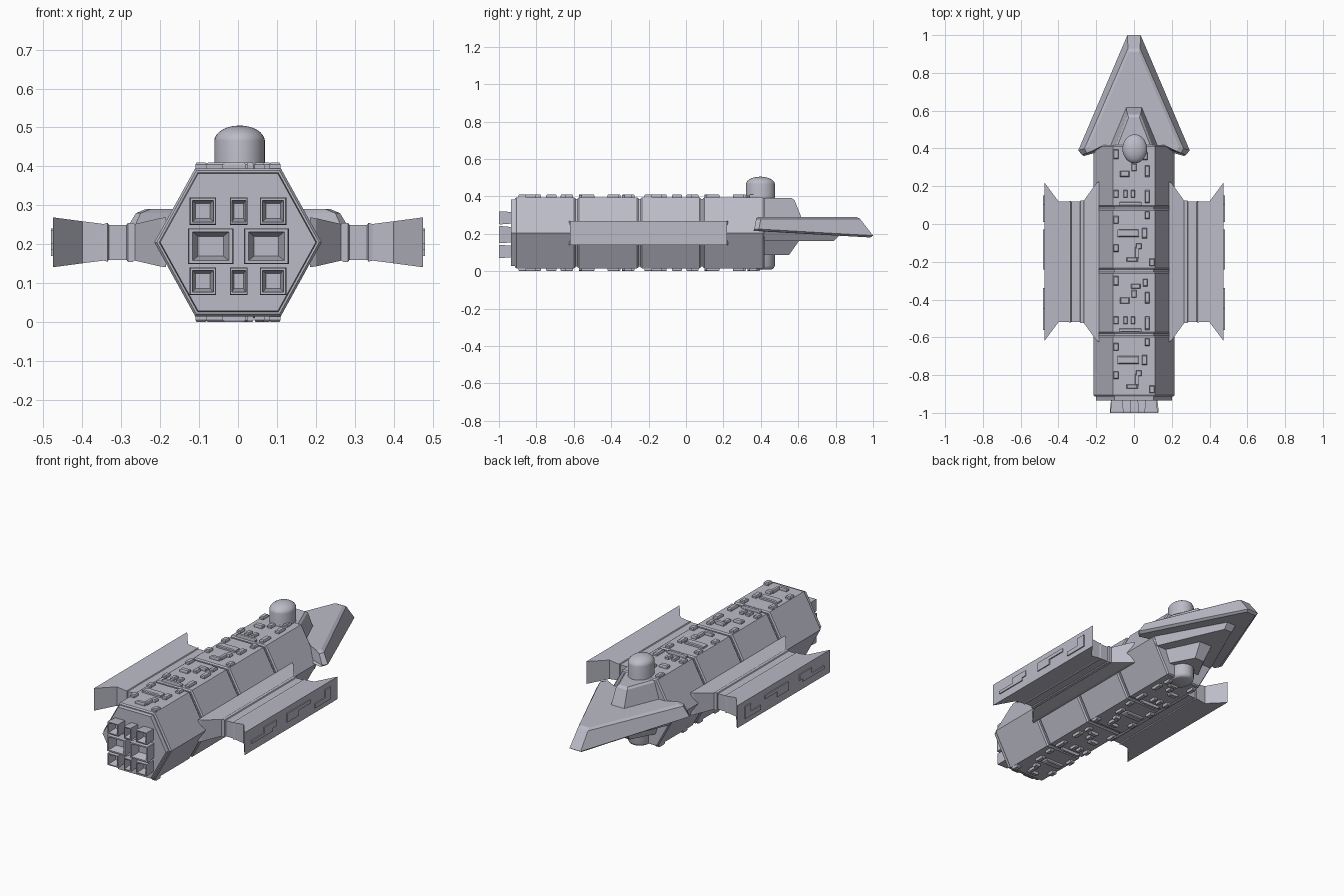
import bpy, bmesh, math
from mathutils import Vector

cube = bpy.data.objects.get("Cube")
if cube:
    bpy.data.objects.remove(cube, do_unlink=True)

GREY = (0.5, 0.5, 0.58, 1)
mat = bpy.data.materials.new("hull_grey")
mat.use_nodes = True
mat.diffuse_color = GREY
mat.node_tree.nodes["Principled BSDF"].inputs["Base Color"].default_value = GREY


def finish(name, bm, smooth=False):
    bmesh.ops.recalc_face_normals(bm, faces=bm.faces)
    mesh = bpy.data.meshes.new(name)
    bm.to_mesh(mesh)
    bm.free()
    mesh.materials.append(mat)
    obj = bpy.data.objects.new(name, mesh)
    bpy.context.collection.objects.link(obj)
    if smooth:
        bpy.ops.object.select_all(action='DESELECT')
        obj.select_set(True)
        bpy.context.view_layer.objects.active = obj
        bpy.ops.object.shade_smooth_by_angle(angle=math.radians(35))
    return obj


def add_loft(bm, rings):
    """Skin a row of equal rings and cap both ends."""
    rows = [[bm.verts.new(p) for p in ring] for ring in rings]
    n = len(rows[0])
    for a, b in zip(rows, rows[1:]):
        for i in range(n):
            j = (i + 1) % n
            bm.faces.new((a[i], a[j], b[j], b[i]))
    bm.faces.new(rows[0])
    bm.faces.new(rows[-1])


def loft(name, rings, smooth=False):
    bm = bmesh.new()
    add_loft(bm, rings)
    return finish(name, bm, smooth)


def rect_xz(cx, cz, w, h, y):
    return [(cx + sx * w / 2, y, cz + sz * h / 2)
            for sx, sz in ((-1, -1), (1, -1), (1, 1), (-1, 1))]


def rect_xy(cx, cy, w, d, z):
    return [(cx + sx * w / 2, cy + sy * d / 2, z)
            for sx, sy in ((-1, -1), (1, -1), (1, 1), (-1, 1))]


def rect_yz(x, y0, y1, z0, z1):
    return [(x, y0, z0), (x, y1, z0), (x, y1, z1), (x, y0, z1)]


MID = 0.205


def hexagon(y, s=1.0):
    half = ((0.215, 0), (0.11, 0.19), (-0.11, 0.19))
    pts = list(half) + [(-x, -z) for x, z in half]
    return [(x * s, y, MID + z * s) for x, z in pts]


# Hexagonal hull: four bevelled segments on a narrower core
loft("hull_core", [hexagon(-0.9, 0.95), hexagon(0.4, 0.95)])
cuts = (-0.92, -0.585, -0.248, 0.085, 0.425)
for i, (a, b) in enumerate(zip(cuts, cuts[1:])):
    a, b = a + 0.006, b - 0.006
    loft(f"hull_segment_{i + 1}", [hexagon(a, 0.97), hexagon(a + 0.008),
                                   hexagon(b - 0.008), hexagon(b, 0.97)])
loft("rear_collar", [hexagon(-0.935, 0.93), hexagon(-0.9, 0.95)])

# Surface blocks on top and bottom: x, y offset in segment, width, depth
blocks_a = ((-0.095, 0.27, 0.028, 0.04), (0.07, 0.295, 0.025, 0.04),
            (-0.03, 0.2, 0.115, 0.04), (0.055, 0.2, 0.025, 0.055),
            (-0.095, 0.12, 0.028, 0.04), (0.025, 0.13, 0.03, 0.03),
            (0.015, 0.095, 0.02, 0.06), (-0.01, 0.06, 0.06, 0.02),
            (0.095, 0.045, 0.028, 0.04))
blocks_b = ((-0.095, 0.285, 0.025, 0.05), (0.06, 0.275, 0.025, 0.04),
            (0.01, 0.255, 0.05, 0.025), (0.0, 0.215, 0.025, 0.04),
            (0.07, 0.195, 0.025, 0.06), (-0.05, 0.18, 0.05, 0.03),
            (-0.095, 0.075, 0.025, 0.04), (-0.045, 0.075, 0.022, 0.04),
            (-0.005, 0.075, 0.022, 0.04), (0.07, 0.06, 0.025, 0.07),
            (-0.02, 0.022, 0.12, 0.018))
for side, sign in (("top", 1), ("bottom", -1)):
    bm = bmesh.new()
    for i, start in enumerate(cuts[:-1]):
        for x, y, w, d in (blocks_a, blocks_b)[i % 2]:
            add_loft(bm, [rect_xy(x, start + y, w * k, d * k, MID + sign * h)
                          for k, h in ((1, 0.18), (1, 0.2), (0.8, 0.205))])
    finish(f"{side}_surface_blocks", bm)

# Recessed engine nozzles at the rear
bm = bmesh.new()
nozzles = [(x, z, w, 0.07) for z in (0.285, 0.105)
           for x, w in ((-0.09, 0.068), (0.002, 0.045), (0.09, 0.068))]
nozzles += [(-0.07, 0.195, 0.117, 0.092), (0.073, 0.195, 0.115, 0.092)]
for x, z, w, h in nozzles:
    add_loft(bm, [rect_xz(x, z, w * a, h * a, y) for a, y in
                  ((0.86, -0.92), (1, -0.99), (0.96, -1.0), (0.8, -1.0),
                   (0.55, -0.95))])
finish("engine_nozzles", bm)


# Arrow-shaped nose layers
def arrow(z, rows):
    """Mirrored outline; each row is x, y and height offset."""
    right = [(x, y, z + dz) for x, y, dz in rows]
    return right + [(-x, y, h) for x, y, h in reversed(right)]


loft("nose_wedge", [
    arrow(0.215, ((0.16, 0.39, 0), (0.265, 0.36, 0), (0.278, 0.385, 0),
                  (0.03, 0.985, -0.035))),
    arrow(0.225, ((0.165, 0.4, 0), (0.275, 0.365, 0), (0.295, 0.39, 0),
                  (0.035, 1.0, -0.035))),
    arrow(0.28, ((0.17, 0.41, 0), (0.25, 0.375, 0), (0.262, 0.4, 0),
                 (0.032, 0.93, 0))),
    arrow(0.29, ((0.165, 0.415, 0), (0.225, 0.385, 0), (0.238, 0.41, 0),
                 (0.025, 0.91, 0)))])
loft("nose_lower_step", [
    arrow(0.22, ((0.2, 0.38, 0), (0.21, 0.42, 0), (0.03, 0.83, -0.02))),
    arrow(0.16, ((0.18, 0.38, 0), (0.19, 0.42, 0), (0.025, 0.79, 0)))])
loft("nose_keel_block", [
    arrow(0.17, ((0.15, 0.38, 0), (0.13, 0.42, 0), (0.04, 0.61, 0))),
    arrow(0.085, ((0.1, 0.38, 0), (0.1, 0.42, 0), (0.03, 0.55, 0)))])
loft("nose_upper_block", [
    arrow(0.28, ((0.13, 0.38, 0), (0.125, 0.42, 0), (0.042, 0.62, 0))),
    arrow(0.38, ((0.1, 0.38, 0), (0.095, 0.42, 0), (0.035, 0.58, 0))),
    arrow(0.39, ((0.09, 0.38, 0), (0.085, 0.42, 0), (0.028, 0.565, 0)))])


# Domed turrets above and below the nose
def turret(name, profile):
    n = 32
    loft(name, [[(0.004 + 0.065 * r * math.cos(t), 0.398 + 0.077 * r * math.sin(t), z)
                 for t in (math.tau * k / n for k in range(n))]
                for r, z in profile], True)


dome = [(math.cos(a), 0.465 + 0.04 * math.sin(a))
        for a in (math.radians(d) for d in range(10, 90, 13))]
turret("top_turret", [(1, 0.3), (1, 0.467)] + dome + [(0.03, 0.505)])
turret("bottom_turret", [(1, 0.2), (1, 0.028), (0.93, 0.016), (0.8, 0.01)])

# Side pods: a waisted box flaring to an inner flange and an outer panel
stations = ((0.185, 0.064, 0.425), (0.2, 0.062, 0.415), (0.265, 0.047, 0.325),
            (0.27, 0.05, 0.325), (0.283, 0.05, 0.325), (0.286, 0.045, 0.318),
            (0.332, 0.045, 0.318), (0.335, 0.05, 0.323), (0.345, 0.047, 0.32),
            (0.4, 0.054, 0.32), (0.475, 0.064, 0.42))
bars = ((-0.56, -0.37, 0.185, 0.202), (-0.45, -0.34, 0.202, 0.235),
        (-0.24, -0.03, 0.215, 0.235), (-0.24, -0.14, 0.185, 0.215),
        (0.1, 0.15, 0.17, 0.24), (0.01, 0.1, 0.17, 0.195))
for side, s in (("left", 1), ("right", -1)):
    loft(f"{side}_pod", [rect_yz(s * x, -0.2 - hy, -0.2 + hy, MID - hz, MID + hz)
                         for x, hz, hy in stations])
    bm = bmesh.new()
    for bar in bars:
        add_loft(bm, [rect_yz(s * x, *bar) for x in (0.465, 0.481)])
    finish(f"{side}_pod_panel_bars", bm)
